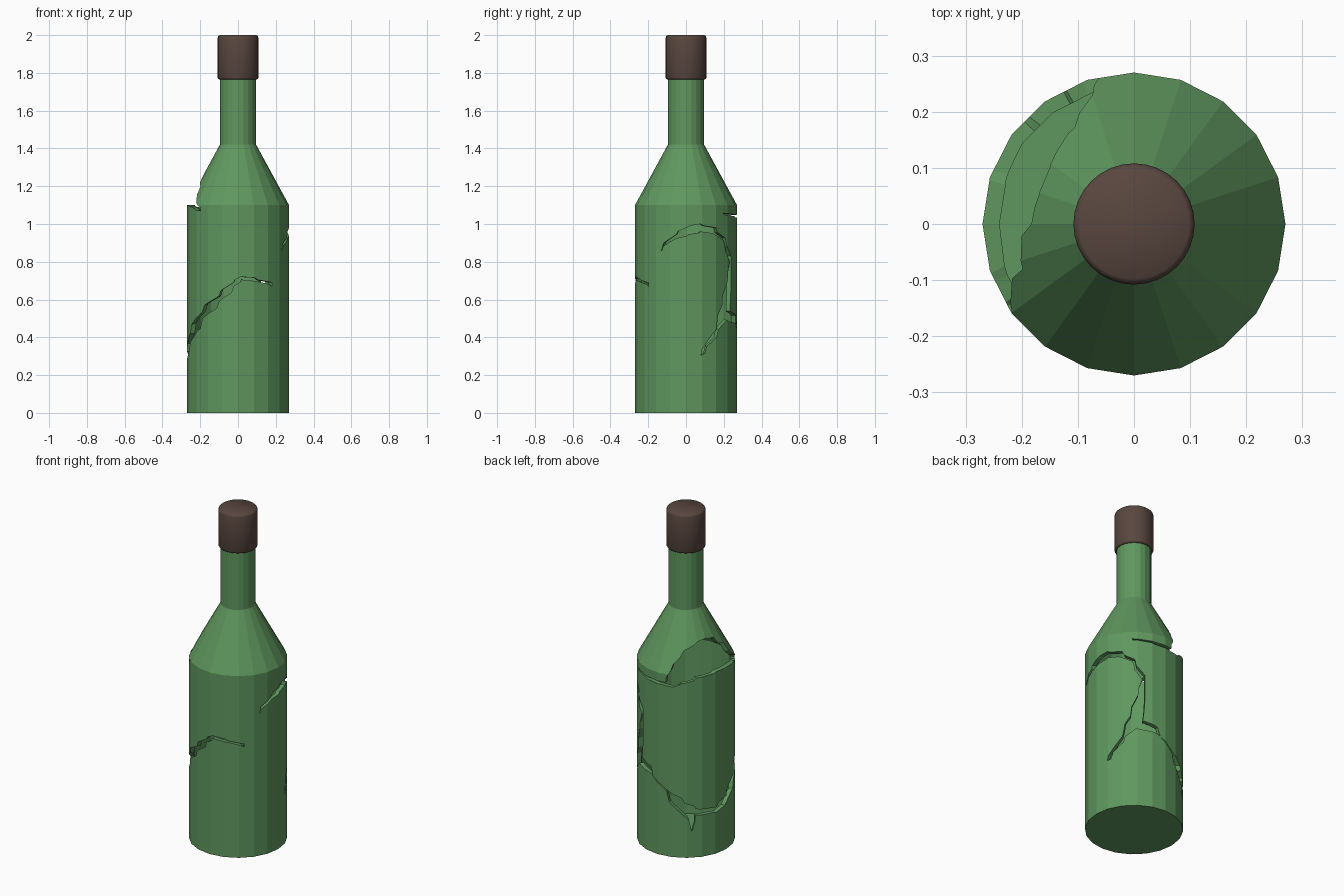
import bpy, bmesh, math

if "Cube" in bpy.data.objects:
    bpy.data.objects.remove(bpy.data.objects["Cube"])


def finish(bm, name, colour=None):
    bmesh.ops.recalc_face_normals(bm, faces=bm.faces)
    if bm.calc_volume(signed=True) < 0:
        bmesh.ops.reverse_faces(bm, faces=bm.faces[:])
    me = bpy.data.meshes.new(name)
    bm.to_mesh(me)
    bm.free()
    ob = bpy.data.objects.new(name, me)
    bpy.context.collection.objects.link(ob)
    if colour:
        mat = bpy.data.materials.new(name + "_colour")
        mat.diffuse_color = (*colour, 1)
        mat.use_nodes = True
        mat.node_tree.nodes["Principled BSDF"].inputs["Base Color"].default_value = mat.diffuse_color
        me.materials.append(mat)
    return ob


def lathe(name, profile, sides, colour):
    bm = bmesh.new()
    rings = [[bm.verts.new((r * math.cos(2 * math.pi * i / sides),
                            r * math.sin(2 * math.pi * i / sides), z))
              for i in range(sides)] for r, z in profile]
    for a, b in zip(rings, rings[1:]):
        for i in range(sides):
            j = (i + 1) % sides
            bm.faces.new((a[i], a[j], b[j], b[i]))
    bm.faces.new(rings[0])
    bm.faces.new(rings[-1])
    return finish(bm, name, colour)


def crack_cutter(name, strip, r_in=0.09, r_out=0.4):
    # strip rows: angle, z of one edge, angle, z of the other edge
    def point(r, a, z):
        a = math.radians(a)
        return bm.verts.new((r * math.cos(a), r * math.sin(a), z))
    bm = bmesh.new()
    loops = [[point(r_out, a, z), point(r_out, b, w), point(r_in, b, w), point(r_in, a, z)]
             for a, z, b, w in strip]
    for p, q in zip(loops, loops[1:]):
        for i in range(4):
            j = (i + 1) % 4
            bm.faces.new((p[i], p[j], q[j], q[i]))
    bm.faces.new(loops[0])
    bm.faces.new(loops[-1])
    bmesh.ops.triangulate(bm, faces=bm.faces[:])
    return finish(bm, name)


def cut(ob, cutter):
    # use the first solver that gives a sound result
    mod = ob.modifiers.new("cut", 'BOOLEAN')
    mod.operation = 'DIFFERENCE'
    mod.object = cutter
    result = None
    for solver in ('MANIFOLD', 'EXACT', 'FLOAT'):
        mod.solver = solver
        bpy.context.view_layer.update()
        graph = bpy.context.evaluated_depsgraph_get()
        me = bpy.data.meshes.new_from_object(ob.evaluated_get(graph), depsgraph=graph)
        zs = [v.co.z for v in me.vertices]
        if len(zs) > len(ob.data.vertices) and min(zs) < .01 and max(zs) > 1.78:
            result = me
            break
    ob.modifiers.remove(mod)
    if result:
        ob.data = result
    bpy.data.objects.remove(cutter)


# Hollow glass bottle, outer wall then inner wall
bottle = lathe("bottle", [(.27, 0), (.27, 1.1), (.096, 1.42), (.096, 1.8),
                          (.072, 1.8), (.072, 1.41), (.245, 1.09), (.245, .03)],
               20, (.115, .31, .115))

# Missing shoulder shard with a thin crack running from it
shoulder = [(48, 1.058, 48, 1.05), (75, 1.05, 75, 1.035), (100, 1.048, 100, 1.03),
            (106, 1.12, 110, 1.03), (116, 1.185, 118, 1.05), (137, 1.245, 137, 1.085),
            (163, 1.27, 163, 1.10), (180, 1.26, 180, 1.10), (202, 1.20, 202, 1.09),
            (213, 1.11, 213, 1.075), (222, 1.075, 222, 1.068)]

# Arched crack on the right that opens into a triangular hole
right_arch = [(-29, .865, -29, .855), (-11, .945, -11, .925), (3, .985, 3, .945),
              (17, 1.0, 17, .96), (36, .98, 34, .945), (51, .925, 50, .895),
              (63, .83, 60, .80), (63, .70, 55, .70), (61, .56, 46, .57),
              (56, .50, 38, .48), (37, .40, 27, .39), (22, .315, 17, .30)]

# Crack around the back and up across the front
back_front = [(54, .565, 54, .49), (79, .515, 79, .475), (105, .39, 105, .33),
              (123, .33, 132, .157), (136, .295, 136, .255), (164, .28, 164, .25),
              (180, .325, 180, .285), (200, .42, 200, .375), (225, .535, 225, .50),
              (248, .618, 248, .592), (265, .69, 265, .672), (274, .722, 274, .708),
              (290, .715, 290, .698), (312, .69, 312, .668)]

for name, strip in (("shoulder_cut", shoulder), ("right_cut", right_arch),
                    ("back_cut", back_front)):
    cutter = crack_cutter(name, strip)
    cutter.hide_render = True
    cut(bottle, cutter)

# Rounded cap
cap = lathe("cap", [(.098, 1.765), (.105, 1.768), (.108, 1.775), (.108, 1.985),
                    (.105, 1.994), (.098, 2.0)], 32, (.1, .062, .05))
bpy.ops.object.select_all(action='DESELECT')
cap.select_set(True)
bpy.context.view_layer.objects.active = cap
bpy.ops.object.shade_smooth_by_angle(angle=math.radians(50))
